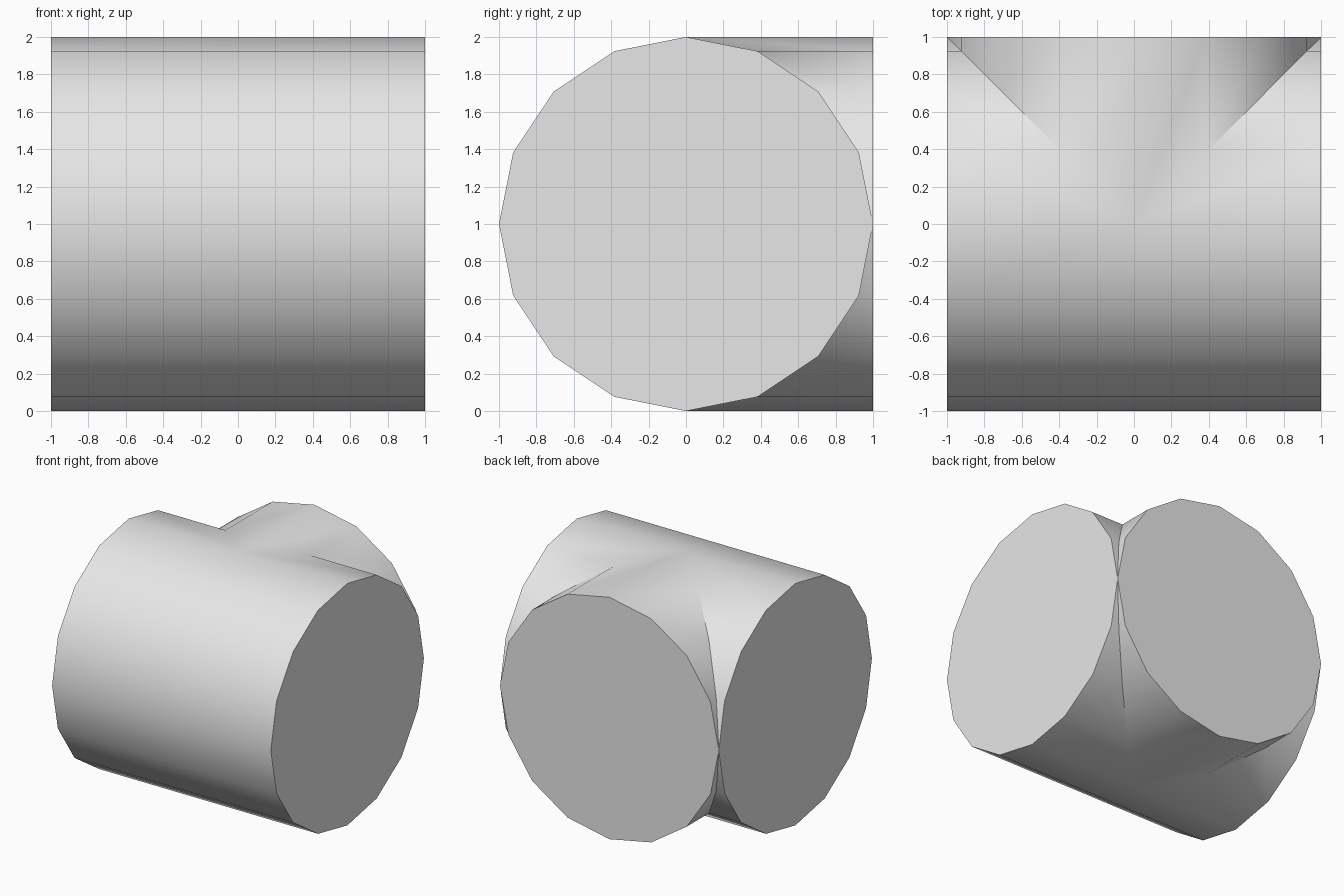
import bpy, bmesh, math

if "Cube" in bpy.data.objects:
    bpy.data.objects.remove(bpy.data.objects["Cube"], do_unlink=True)

SIDES = 16

# Single plain grey
grey = bpy.data.materials.new("plain_grey")
grey.use_nodes = True
colour = (0.8, 0.8, 0.8, 1)
grey.diffuse_color = colour
bsdf = next(n for n in grey.node_tree.nodes if n.type == 'BSDF_PRINCIPLED')
bsdf.inputs["Base Color"].default_value = colour

bm = bmesh.new()
profile = [(math.sin(t), 1 + math.cos(t))
           for t in (2 * math.pi * i / SIDES for i in range(SIDES))]


def add_arm(seam, end):
    """Tube from its mitred seam to a flat capped end."""
    inner = [bm.verts.new(seam(s, z)) for s, z in profile]
    outer = [bm.verts.new(end(s, z)) for s, z in profile]
    for i in range(SIDES):
        j = (i + 1) % SIDES
        bm.faces.new((inner[i], inner[j], outer[j], outer[i]))
    bm.faces.new(outer)


# Two halves of the cross barrel, mitred where they meet the branch
for side in (-1, 1):
    add_arm(lambda s, z: (side * max(s, 0), s, z),
            lambda s, z: (side, s, z))
# Rear branch
add_arm(lambda s, z: (s, abs(s), z), lambda s, z: (s, 1, z))

# Weld the seams and drop the plain joints along the front of the barrel
bmesh.ops.remove_doubles(bm, verts=bm.verts, dist=0.0001)
joints = [e for e in bm.edges
          if all(abs(v.co.x) < 0.001 and v.co.y < 0.001 for v in e.verts)]
bmesh.ops.dissolve_edges(bm, edges=joints, use_verts=True)
bmesh.ops.recalc_face_normals(bm, faces=bm.faces)

mesh = bpy.data.meshes.new("tee_junction")
bm.to_mesh(mesh)
bm.free()
mesh.materials.append(grey)
tee = bpy.data.objects.new("tee_junction", mesh)
bpy.context.collection.objects.link(tee)

# Smooth barrels, sharp caps and mitres
bpy.ops.object.select_all(action='DESELECT')
tee.select_set(True)
bpy.context.view_layer.objects.active = tee
bpy.ops.object.shade_smooth_by_angle(angle=math.radians(30))
